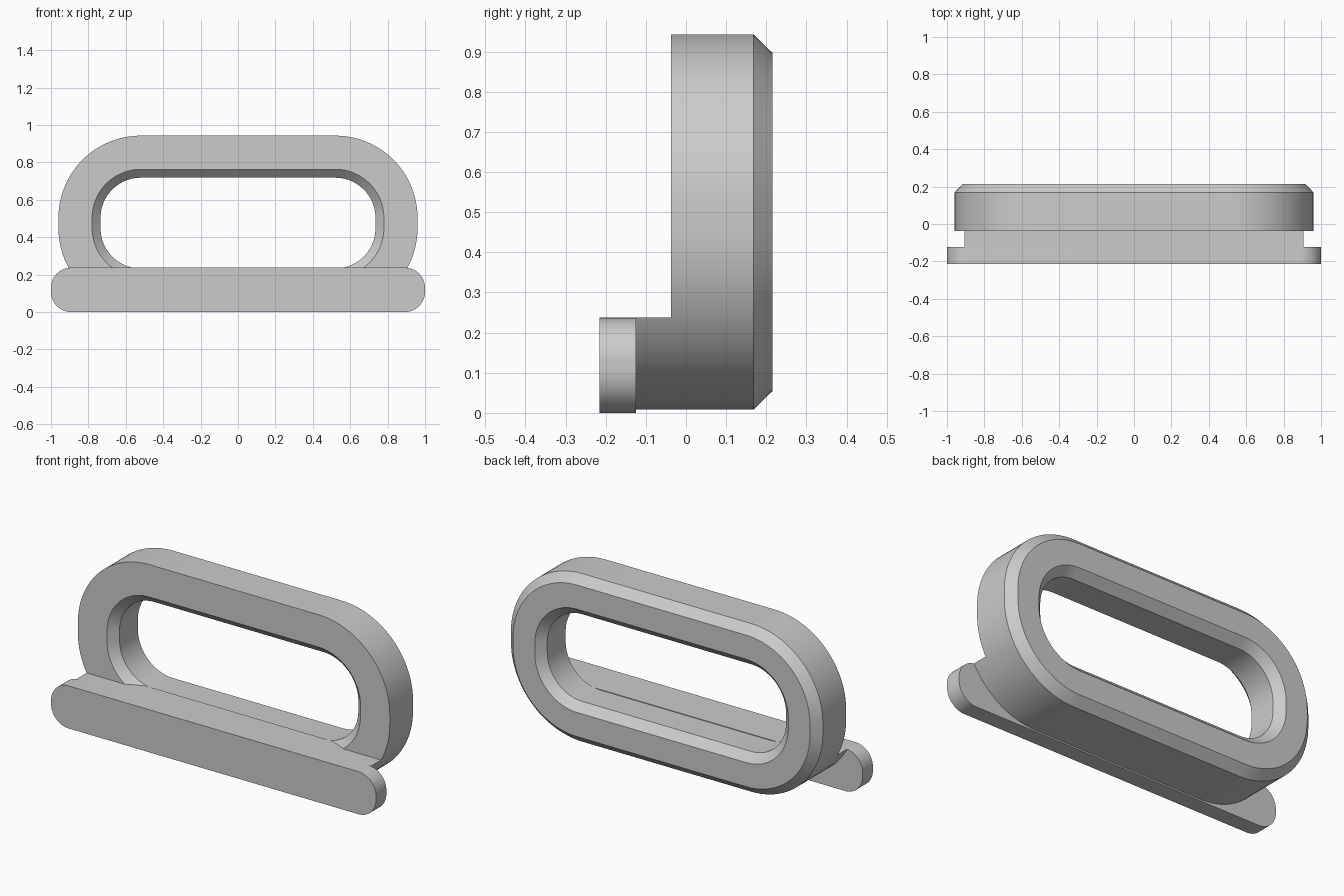
import bpy, math

if "Cube" in bpy.data.objects:
    bpy.data.objects.remove(bpy.data.objects["Cube"])

grey = bpy.data.materials.new("plain grey")
grey.diffuse_color = (0.6, 0.6, 0.6, 1)
grey.use_nodes = True
grey.node_tree.nodes["Principled BSDF"].inputs["Base Color"].default_value = grey.diffuse_color


def rounded(hx, hz, r, cz, n=24):
    """Counter-clockwise rounded rectangle in x/z, starting at the right side."""
    pts = []
    corners = ((1, 1, 0), (-1, 1, 90), (-1, -1, 180), (1, -1, 270))
    for sx, sz, start in corners:
        for i in range(n + 1):
            a = math.radians(start + 90 * i / n)
            pts.append((sx * (hx - r) + r * math.cos(a),
                        cz + sz * (hz - r) + r * math.sin(a)))
    return pts


def outline(inset):
    return rounded(0.96 - inset, 0.4675 - inset, 0.44 - inset, 0.4755)


def cut_below(pts, z):
    """Keep the part of a closed profile below height z."""
    out = []
    for (x0, z0), (x1, z1) in zip(pts, pts[1:] + pts[:1]):
        if z0 <= z:
            out.append((x0, z0))
        if (z0 <= z) != (z1 <= z):
            t = (z - z0) / (z1 - z0)
            out.append((x0 + t * (x1 - x0), z))
    return out


def loft(name, sections, closed=False):
    """Skin matching x/z profiles placed at given y; cap or close the ends."""
    n, m = len(sections[0][0]), len(sections)
    verts = [(x, y, z) for pts, y in sections for x, z in pts]
    faces = []
    for s in range(m if closed else m - 1):
        a, b = s * n, (s + 1) % m * n
        for i in range(n):
            j = (i + 1) % n
            faces.append((a + i, b + i, b + j, a + j))
    if not closed:
        faces.append(tuple(range(n)))
        faces.append(tuple(reversed(range((m - 1) * n, m * n))))
    mesh = bpy.data.meshes.new(name)
    mesh.from_pydata(verts, [], faces)
    mesh.materials.append(grey)
    ob = bpy.data.objects.new(name, mesh)
    bpy.context.collection.objects.link(ob)
    bpy.ops.object.select_all(action='DESELECT')
    ob.select_set(True)
    bpy.context.view_layer.objects.active = ob
    bpy.ops.object.mode_set(mode='EDIT')
    bpy.ops.mesh.select_all(action='SELECT')
    bpy.ops.mesh.normals_make_consistent(inside=False)
    bpy.ops.object.mode_set(mode='OBJECT')
    bpy.ops.object.shade_smooth_by_angle(angle=math.radians(30))
    return ob


SHELF = 0.237
FRONT = -0.037

# Ring: chamfered outside at the back, and inside at both faces
ring = [(0, FRONT), (0, 0.168), (0.046, 0.215), (0.18, 0.215),
        (0.225, 0.17), (0.225, 0.008), (0.18, FRONT)]
loft("ring", [(outline(i), y) for i, y in ring], closed=True)

# Shelf in front of the ring, following its lower outline
shelf = cut_below(outline(0), SHELF)
loft("shelf", [(shelf, -0.125), (shelf, FRONT)])

# Filler that levels the lower front chamfer of the opening
filler = cut_below(outline(0.08), SHELF)
loft("shelf_filler", [(filler, FRONT), (filler, 0.008)])

# Front bar with rounded ends
bar = rounded(1.0, SHELF / 2, 0.108, SHELF / 2)
loft("front_bar", [(bar, -0.215), (bar, -0.124)])
